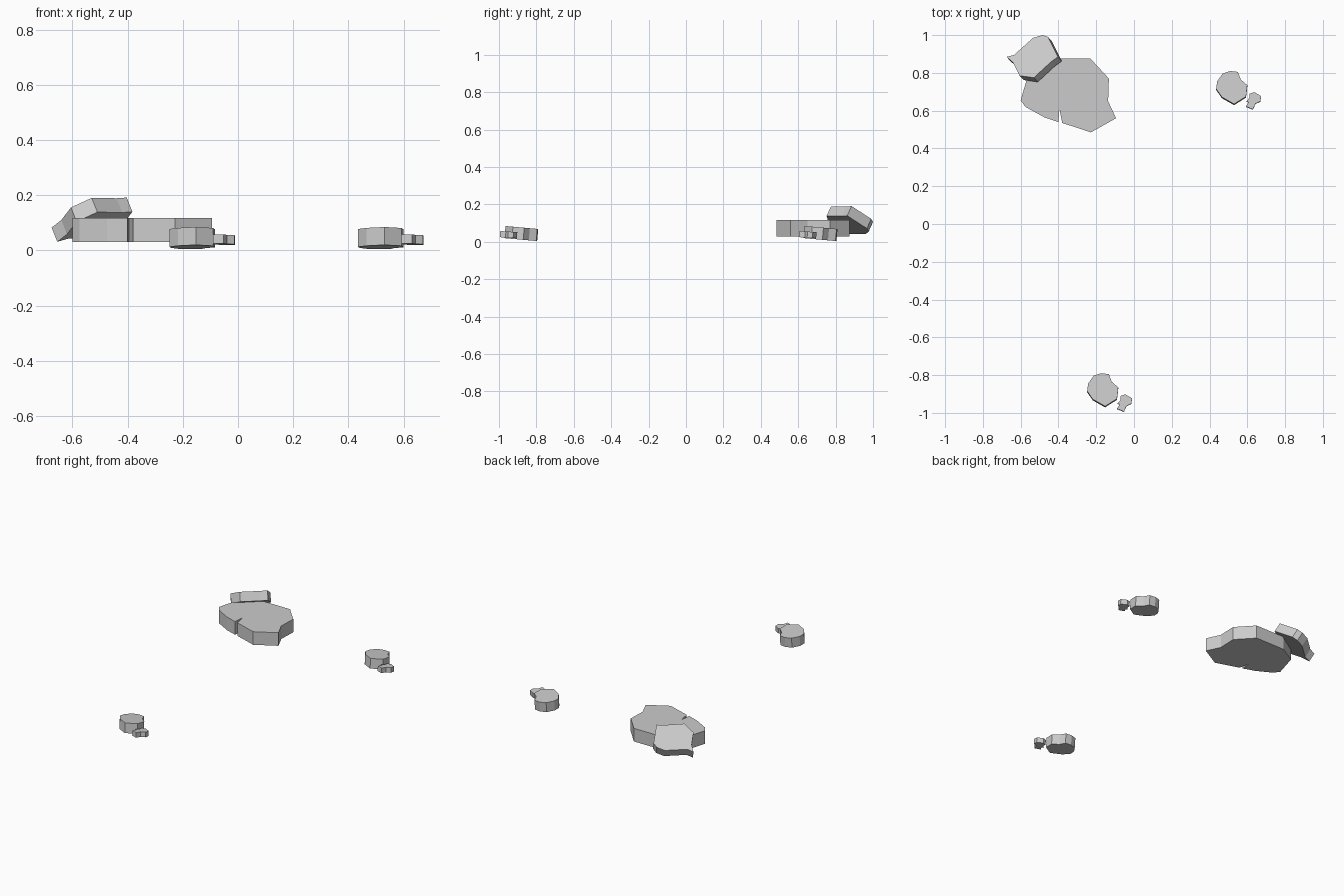
import bpy, bmesh
from mathutils import Vector

if "Cube" in bpy.data.objects:
    bpy.data.objects.remove(bpy.data.objects["Cube"])


def slab(name, outline, origin, slope, thickness, shift=(0, 0, 0)):
    """Flat stone: outline lies on the sloped top plane, extruded back along its normal."""
    ox, oy, oz = origin
    sx, sy = slope
    normal = Vector((-sx, -sy, 1)).normalized()
    bm = bmesh.new()
    top = [Vector((x, y, oz + sx * (x - ox) + sy * (y - oy))) + Vector(shift)
           for x, y in outline]
    upper = [bm.verts.new(p) for p in top]
    lower = [bm.verts.new(p - normal * thickness) for p in top]
    bm.faces.new(upper)
    bm.faces.new(lower[::-1])
    n = len(top)
    for i in range(n):
        j = (i + 1) % n
        bm.faces.new((upper[i], lower[i], lower[j], upper[j]))
    bmesh.ops.recalc_face_normals(bm, faces=bm.faces)
    mesh = bpy.data.meshes.new(name)
    bm.to_mesh(mesh)
    bm.free()
    obj = bpy.data.objects.new(name, mesh)
    bpy.context.collection.objects.link(obj)
    return obj


# Large level slab with a crack in its front edge
slab("large_slab",
     [(-.44, .875), (-.23, .875), (-.133, .77), (-.137, .65), (-.095, .56),
      (-.228, .485), (-.38, .535), (-.395, .61), (-.40, .54), (-.475, .565),
      (-.575, .62), (-.60, .655), (-.565, .775), (-.555, .81)],
     (0, 0, .117), (0, 0), .087)

# Leaning slab resting on the back left corner
slab("leaning_slab",
     [(-.605, .785), (-.53, .775), (-.44, .858), (-.403, .885), (-.455, .99),
      (-.485, 1.0), (-.535, .985), (-.635, .895), (-.675, .885), (-.64, .855)],
     (-.53, .775, .19), (.40, -.45), .06)

# Pebble pairs, the second a copy of the first
pebble = [(.51, .81), (.55, .805), (.565, .765), (.60, .735), (.593, .675),
          (.53, .635), (.465, .672), (.435, .715), (.44, .755), (.47, .797)]
small = [(.637, .698), (.672, .678), (.67, .65), (.643, .637), (.63, .607),
         (.592, .622), (.607, .645), (.595, .65), (.612, .668), (.612, .69)]
for side, shift in (("right", (0, 0, 0)), ("front", (-.683, -1.6, 0))):
    slab("pebble_" + side, pebble, (.52, .72, .077), (0, -.09), .065, shift)
    slab("small_pebble_" + side, small, (.635, .65, .055), (0, -.07), .033, shift)
